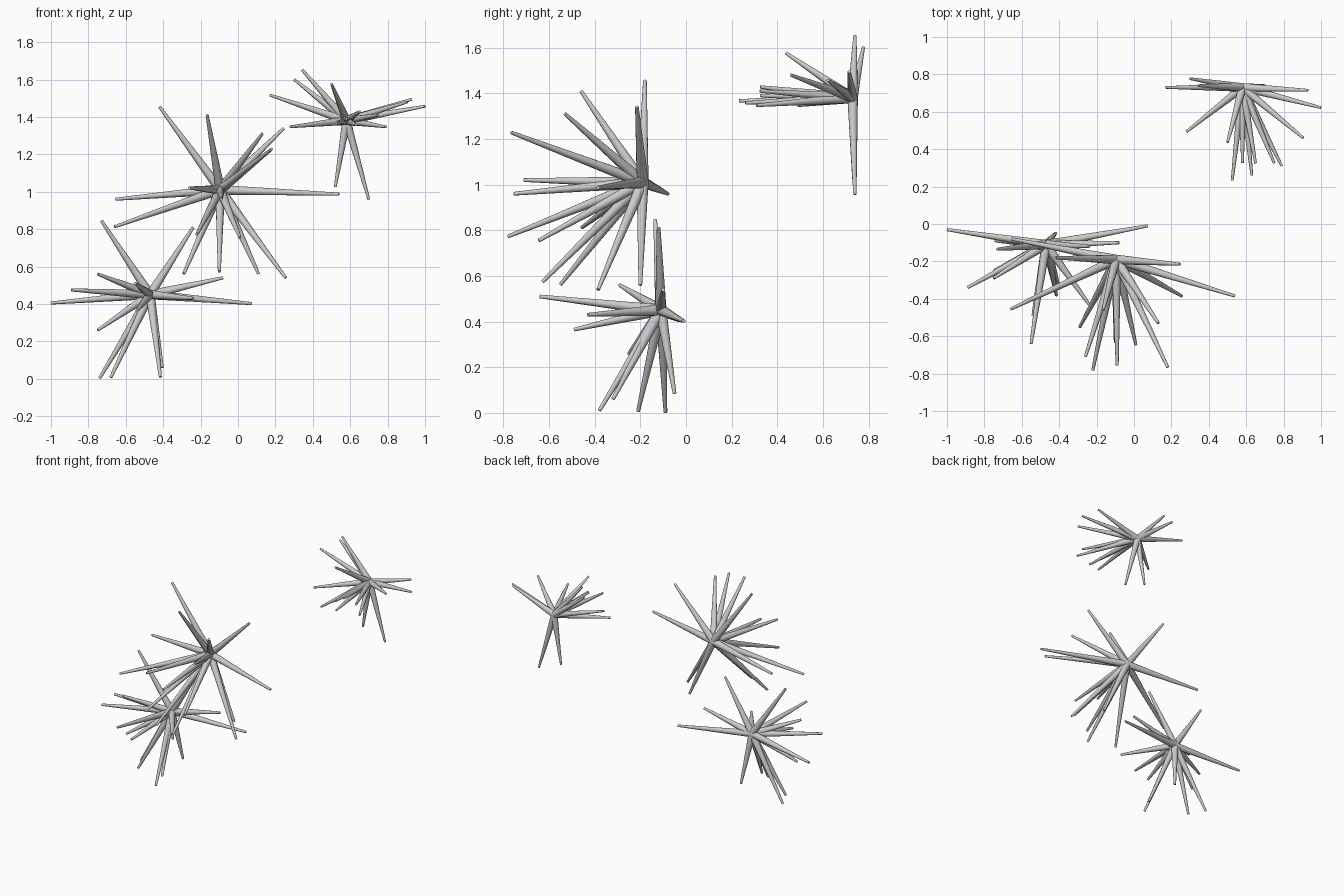
import bpy, bmesh
from math import radians
from mathutils import Vector, Matrix


def spike_cluster(name, centre, tips, r_base, r_tip, sides=12):
    """Tapered rods radiating from one centre, joined in a single mesh."""
    bm = bmesh.new()
    c = Vector(centre)
    for t in tips:
        d = Vector(t) - c
        rot = d.to_track_quat('Z', 'Y').to_matrix().to_4x4()
        bmesh.ops.create_cone(bm, cap_ends=True, segments=sides,
                              radius1=r_base, radius2=r_tip, depth=d.length,
                              matrix=Matrix.Translation(c + d / 2) @ rot)
    me = bpy.data.meshes.new(name)
    bm.to_mesh(me)
    bm.free()
    ob = bpy.data.objects.new(name, me)
    bpy.context.collection.objects.link(ob)
    # Round sides, crisp end caps
    bpy.ops.object.select_all(action='DESELECT')
    ob.select_set(True)
    bpy.context.view_layer.objects.active = ob
    bpy.ops.object.shade_smooth_by_angle(angle=radians(40))


# Lower left burst
spike_cluster("lower_spike_cluster", (-.47, -.11, .45), [
    (-1, -.03, .405), (-.89, -.34, .475), (-.75, -.29, .56), (-.73, -.135, .845),
    (-.24, -.12, .81), (-.08, -.10, .54), (.073, -.01, .402), (-.75, -.25, .26),
    (-.74, -.09, .003), (-.68, -.21, .007), (-.415, -.38, .01), (-.405, -.32, .06),
    (-.55, -.64, .51), (-.42, -.05, .085), (-.24, -.43, .43), (-.54, -.49, .365),
], .025, .008)

# Middle burst, the largest
spike_cluster("middle_spike_cluster", (-.095, -.19, 1.01), [
    (-.42, -.18, 1.455), (-.165, -.46, 1.41), (.13, -.53, 1.31), (.245, -.215, 1.34),
    (.18, -.765, 1.228), (.54, -.385, .987), (.255, -.385, .54), (.11, -.20, .56),
    (-.10, -.63, .573), (-.29, -.55, .562), (-.66, -.455, .813), (-.655, -.08, .96),
    (-.22, -.78, .773), (.01, -.645, .755), (-.26, -.71, 1.02), (-.09, -.755, .96),
], .026, .008)

# Upper right burst
spike_cluster("upper_spike_cluster", (.58, .73, 1.38), [
    (.17, .73, 1.517), (.30, .777, 1.60), (.343, .74, 1.652), (.50, .437, 1.577),
    (.93, .715, 1.495), (1, .622, 1.457), (.905, .46, 1.48), (.79, .31, 1.347),
    (.28, .493, 1.347), (.52, .735, 1.025), (.70, .74, .957), (.525, .233, 1.367),
    (.63, .26, 1.358), (.58, .325, 1.39), (.65, .325, 1.428), (.75, .325, 1.41),
], .023, .007)
